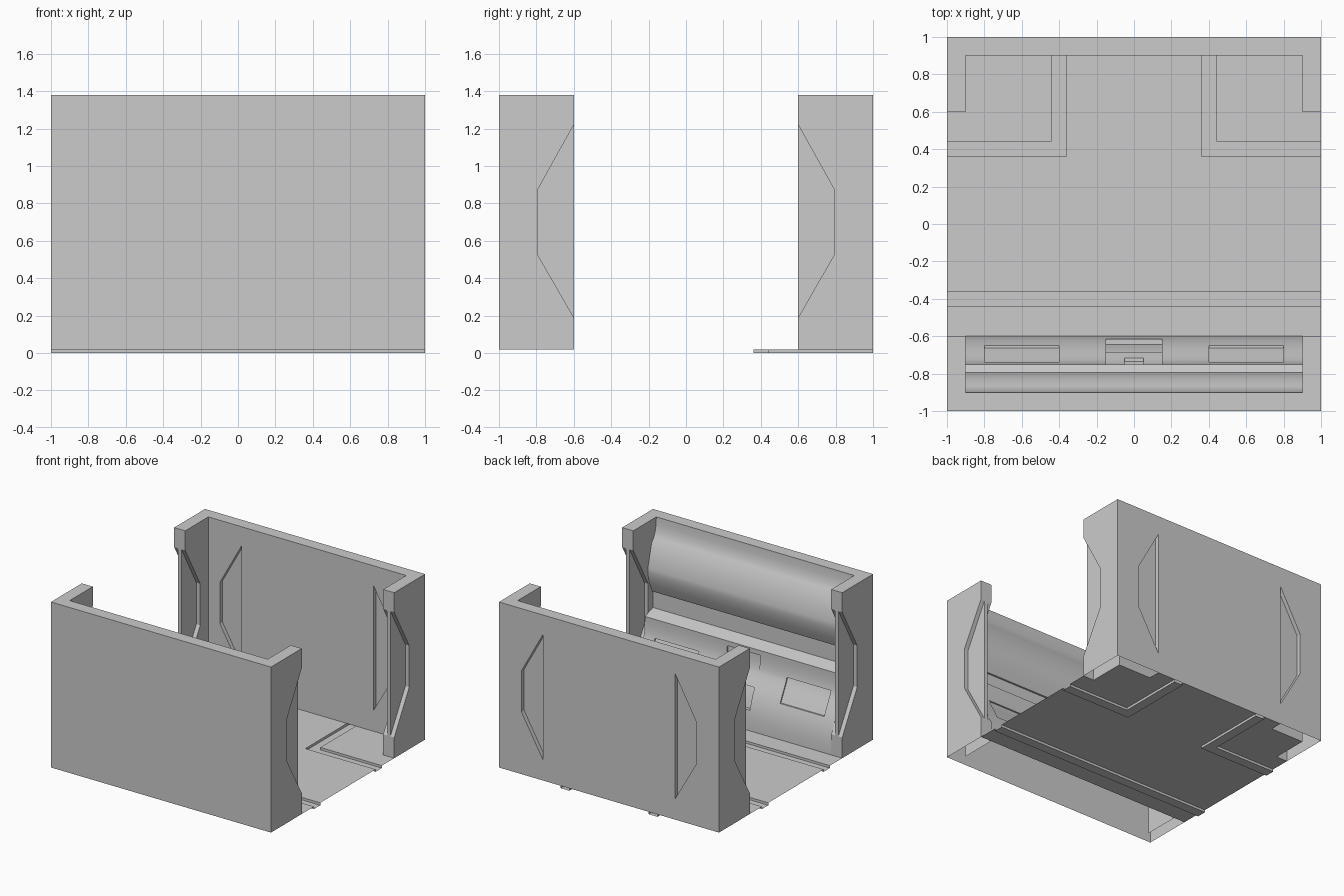
import bpy, bmesh
from mathutils import Vector

if "Cube" in bpy.data.objects:
    bpy.data.objects.remove(bpy.data.objects["Cube"])

BOTTOM, TOP, THICK, DEPTH = 0.02, 1.38, 0.10, 0.035
# trapezoid recess outline: (distance from corner, height)
NOTCH = [(0.4, 0.19), (0.205, 0.53), (0.205, 0.87), (0.4, 1.22)]


def make(name, faces, smooth=False):
    """Turn a list of polygons into a welded mesh object."""
    bm = bmesh.new()
    for f in faces:
        bm.faces.new([bm.verts.new(Vector(p)) for p in f])
    bmesh.ops.remove_doubles(bm, verts=bm.verts, dist=0.0005)
    bmesh.ops.recalc_face_normals(bm, faces=bm.faces)
    mesh = bpy.data.meshes.new(name)
    bm.to_mesh(mesh)
    bm.free()
    ob = bpy.data.objects.new(name, mesh)
    bpy.context.collection.objects.link(ob)
    if smooth:
        bpy.ops.object.select_all(action='DESELECT')
        bpy.context.view_layer.objects.active = ob
        ob.select_set(True)
        bpy.ops.object.shade_smooth_by_angle(angle=0.5)
    return ob


def stepped_sheet(us, vs, height, place):
    """Sheet of cells at stepped heights, joined by risers; None leaves a hole."""
    faces = []

    def cell(i, j):
        if 0 <= i < len(us) - 1 and 0 <= j < len(vs) - 1:
            return height((us[i] + us[i + 1]) / 2, (vs[j] + vs[j + 1]) / 2)

    for i in range(len(us) - 1):
        for j in range(len(vs) - 1):
            h = cell(i, j)
            if h is None:
                continue
            a, b, c, d = us[i], us[i + 1], vs[j], vs[j + 1]
            faces.append([place(*p, h) for p in ((a, c), (b, c), (b, d), (a, d))])
            for k, p, q in ((cell(i + 1, j), (b, c), (b, d)), (cell(i, j + 1), (a, d), (b, d))):
                if k is not None and abs(k - h) > 1e-6:
                    faces.append([place(*p, h), place(*q, h), place(*q, k), place(*p, k)])
    return faces


def recessed_plate(place, end_cap):
    """Plate with the trapezoid recess on both sides; place maps (s, t, z)."""
    faces = []
    for t, d, s0 in ((0, DEPTH, 0), (THICK, THICK - DEPTH, THICK)):
        rim = [(s0, BOTTOM), (0.4, BOTTOM)] + NOTCH + [(0.4, TOP), (s0, TOP)]
        faces.append([place(s, t, z) for s, z in rim])
        faces.append([place(s, d, z) for s, z in NOTCH])
        loop = NOTCH if end_cap else NOTCH + NOTCH[:1]
        for (s, z), (s2, z2) in zip(loop, loop[1:]):
            faces.append([place(s, t, z), place(s2, t, z2), place(s2, d, z2), place(s, d, z)])
    if end_cap:
        spans = ((BOTTOM, 0.19, 0), (0.19, 1.22, DEPTH), (1.22, TOP, 0))
        for z, z2, d in spans:
            faces.append([place(0.4, d, z), place(0.4, THICK - d, z),
                          place(0.4, THICK - d, z2), place(0.4, d, z2)])
        faces.append([place(THICK, 0, TOP), place(0.4, 0, TOP),
                      place(0.4, THICK, TOP), place(THICK, THICK, TOP)])
    return faces


def upright(x0, x1, y):
    return [(x0, y, BOTTOM), (x1, y, BOTTOM), (x1, y, TOP), (x0, y, TOP)]


def rim(y0, y1):
    return [(-1, y0, TOP), (1, y0, TOP), (1, y1, TOP), (-1, y1, TOP)]


# Floor sheet with one straight channel and two corner channels
def floor_height(x, y):
    x = abs(x)
    if (y > 0.6 and x > 0.9) or (y > 0.9 and x > 0.6):
        return None
    if -0.44 < y < -0.36:
        return 0.0
    if x > 0.36 and y > 0.36 and (x < 0.44 or y < 0.44):
        return 0.0
    return BOTTOM


xs = [-1, -0.9, -0.6, -0.44, -0.36, 0.36, 0.44, 0.6, 0.9, 1]
ys = [-0.6, -0.44, -0.36, 0.36, 0.44, 0.6, 0.9, 1]
make("floor", stepped_sheet(xs, ys, floor_height, lambda x, y, h: (x, y, h)))

# Back wall: flat slab with recessed panels near both corners
back = [upright(-0.6, 0.6, 1), upright(-0.6, 0.6, 0.9), rim(0.9, 1)]
for sx in (-1, 1):
    back += recessed_plate(lambda s, t, z: (sx * (1 - s), 1 - t, z), False)
    back += recessed_plate(lambda s, t, z: (sx * (1 - t), 1 - s, z), True)
make("back_wall", back)

# Front wall shell and end caps
front = [upright(-1, 1, -1), rim(-1, -0.9)]
for sx in (-1, 1):
    front += recessed_plate(lambda s, t, z: (sx * (1 - t), s - 1, z), True)
make("front_wall", front)

# Upper lining of the front wall: cove, rounded bulge, niche and ledge
profile = [(-0.9, 1.38), (-0.897, 1.32), (-0.887, 1.27), (-0.868, 1.225), (-0.84, 1.19),
           (-0.79, 1.0), (-0.79, 0.965), (-0.797, 0.92), (-0.815, 0.86), (-0.845, 0.79),
           (-0.86, 0.79), (-0.86, 0.65), (-0.75, 0.62)]
make("upper_lining", [[(-0.9, *a), (0.9, *a), (0.9, *b), (-0.9, *b)]
                      for a, b in zip(profile, profile[1:])], smooth=True)

# Lower lining: curved skirt with two side panels and a central socket
skirt = [(0.02, -0.6), (0.1, -0.603), (0.18, -0.615), (0.24, -0.632), (0.29, -0.65),
         (0.34, -0.674), (0.4, -0.706), (0.44, -0.727), (0.47, -0.738), (0.52, -0.747),
         (0.58, -0.75), (0.62, -0.75)]
depth_at = dict(skirt)


def skirt_inset(x, z):
    x = abs(x)
    if 0.4 < x < 0.8 and 0.29 < z < 0.47:
        return 0.012
    if x < 0.05 and 0.4 < z < 0.58:
        return 0.03
    if x < 0.15 and 0.18 < z < 0.58:
        return 0.03 if z < 0.34 else 0.01
    return 0.0


xs = [-0.9, -0.8, -0.4, -0.15, -0.05, 0.05, 0.15, 0.4, 0.8, 0.9]
make("lower_lining", stepped_sheet(xs, [z for z, _ in skirt], skirt_inset,
                                   lambda x, z, h: (x, depth_at[z] - h, z)), smooth=True)
